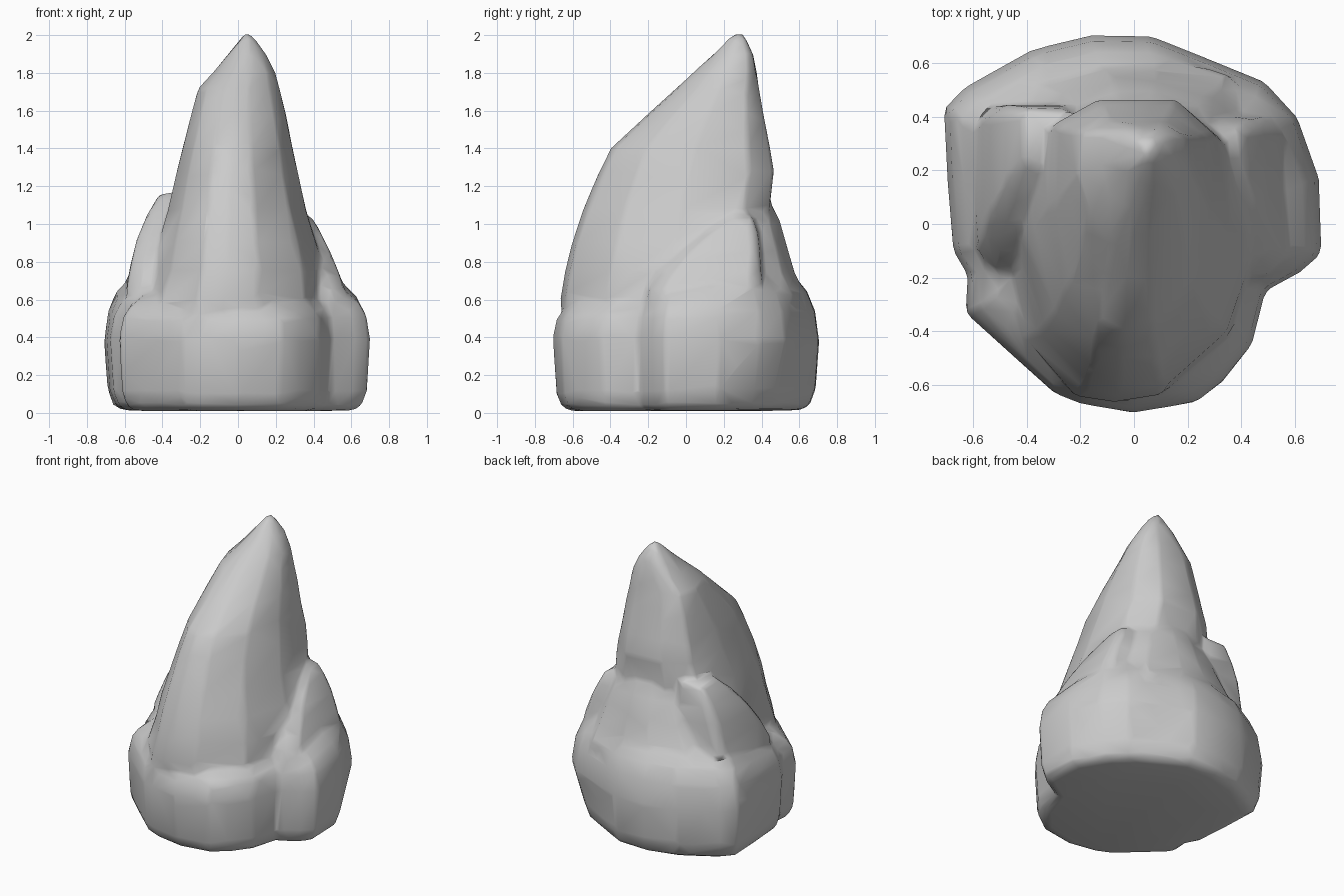
import bpy

parts = []


def loft(name, rings):
    """Skin a stack of equal-length point rings and cap both ends."""
    n = len(rings[0])
    verts = [p for ring in rings for p in ring]
    faces = [(k * n + i, k * n + (i + 1) % n, (k + 1) * n + (i + 1) % n, (k + 1) * n + i)
             for k in range(len(rings) - 1) for i in range(n)]
    faces.append(tuple(reversed(range(n))))
    faces.append(tuple(range(len(verts) - n, len(verts))))
    me = bpy.data.meshes.new(name)
    me.from_pydata(verts, [], faces)
    ob = bpy.data.objects.new(name, me)
    bpy.context.collection.objects.link(ob)
    parts.append(ob)


def box_rings(section, levels):
    """Fit a section (u -1..1, v 0..1) to levels of (z, x0, x1, y0, y1)."""
    return [[((x0 + x1) / 2 + u * (x1 - x0) / 2, y0 + v * (y1 - y0), z) for u, v in section]
            for z, x0, x1, y0, y1 in levels]


# Boulder base: plan outline, pulled in at the foot and the shoulder
outline = [(0, -.705), (.23, -.665), (.33, -.59), (.44, -.45), (.49, -.25), (.62, -.18),
           (.70, -.11), (.69, .17), (.61, .40), (.49, .53), (.07, .70), (-.16, .705),
           (-.38, .65), (-.63, .51), (-.71, .43), (-.695, .15), (-.675, -.10),
           (-.62, -.19), (-.63, -.33), (-.30, -.63), (-.20, -.67)]
# scale, height at the front, height at the back
base_levels = [(.55, .01, .01), (.86, .01, .015), (.93, .03, .04), (.975, .10, .13),
               (1.0, .40, .38), (.97, .50, .54), (.91, .55, .645), (.80, .60, .73), (.5, .62, .76)]
rings = []
for s, zf, zb in base_levels:
    ring = []
    for x, y in outline:
        t = min(1, max(0, (y + .45) / .9))
        z = zf + (zb - zf) * t
        # shallow dent low on the back right corner
        k = s * (.93 if x > .45 and y > .35 and z < .35 else 1)
        ring.append((x * k, y * k, z))
    rings.append(ring)
loft("boulder_base", rings)

# Main spire: front ridge left of centre, broad right face, leaning to the back
spire = [(-.42, .02), (-.12, 0), (.24, .025), (.76, .22), (1, .52), (.95, .86), (.5, 1),
         (-.4, 1), (-.92, .9), (-1, .55), (-.80, .22)]
loft("spire", box_rings(spire, [
    (.30, -.53, .47, -.64, .45), (.60, -.50, .47, -.665, .45), (.75, -.45, .455, -.64, .45),
    (.90, -.42, .415, -.605, .45),
    (1.08, -.37, .36, -.545, .44), (1.28, -.325, .315, -.46, .465), (1.40, -.295, .29, -.40, .445),
    (1.58, -.25, .255, -.205, .41), (1.72, -.21, .22, -.05, .385), (1.80, -.135, .20, .035, .375),
    (1.90, -.055, .15, .145, .355), (1.97, .005, .10, .21, .325), (2.01, .03, .065, .255, .30)]))

# Side slabs leaning on the spire
slab = [(-1, .12), (-.6, 0), (.5, 0), (1, .25), (1, .85), (.6, 1), (-.7, 1), (-1, .9)]
loft("left_slab", box_rings(slab, [
    (.50, -.58, -.20, -.18, .42), (.66, -.59, -.2, -.17, .44), (.78, -.57, -.2, -.10, .44),
    (.92, -.535, -.2, .0, .445), (1.05, -.48, -.2, .11, .44), (1.16, -.415, -.22, .23, .43)]))
loft("right_slab", box_rings([(-u, v) for u, v in reversed(slab)], [
    (.50, .2, .55, -.22, .38), (.65, .2, .565, -.20, .40), (.74, .2, .535, -.13, .40),
    (.86, .2, .485, -.02, .395), (.96, .2, .435, .10, .38), (1.04, .22, .39, .24, .355)]))

# Buttress rising behind the spire
buttress = [(-.8, 0), (.8, 0), (1, .5), (.72, .86), (.2, 1), (-.2, 1), (-.72, .86), (-1, .5)]
loft("rear_buttress", box_rings(buttress, [
    (.45, -.45, .45, .1, .55), (.62, -.54, .50, .1, .635), (.74, -.48, .45, .1, .575),
    (.88, -.40, .40, .1, .535), (1.02, -.31, .33, .1, .495), (1.11, -.24, .24, .1, .45)]))

# Low block at the front left corner
block = [(-.62, -.33), (-.29, -.62), (-.16, -.60), (-.2, -.1), (-.6, -.16)]
loft("front_left_block", [[((x + .3) * s - .3, (y + .3) * s - .3, z) for x, y in block]
                          for s, z in ((.75, .06), (.95, .14), (1, .44), (.93, .50), (.75, .53))])

# Fuse the parts into one skin, soften the seams, thin it to a low-poly rock
bpy.ops.object.select_all(action='DESELECT')
for ob in parts:
    ob.select_set(True)
bpy.context.view_layer.objects.active = parts[0]
bpy.ops.object.join()
rock = bpy.context.view_layer.objects.active
rock.name = "rock"
fuse = rock.modifiers.new("fuse", 'REMESH')
fuse.mode = 'VOXEL'
fuse.voxel_size = .02
fuse.use_smooth_shade = True
soften = rock.modifiers.new("soften", 'SMOOTH')
soften.factor = .5
soften.iterations = 6
thin = rock.modifiers.new("thin", 'DECIMATE')
thin.ratio = .03
